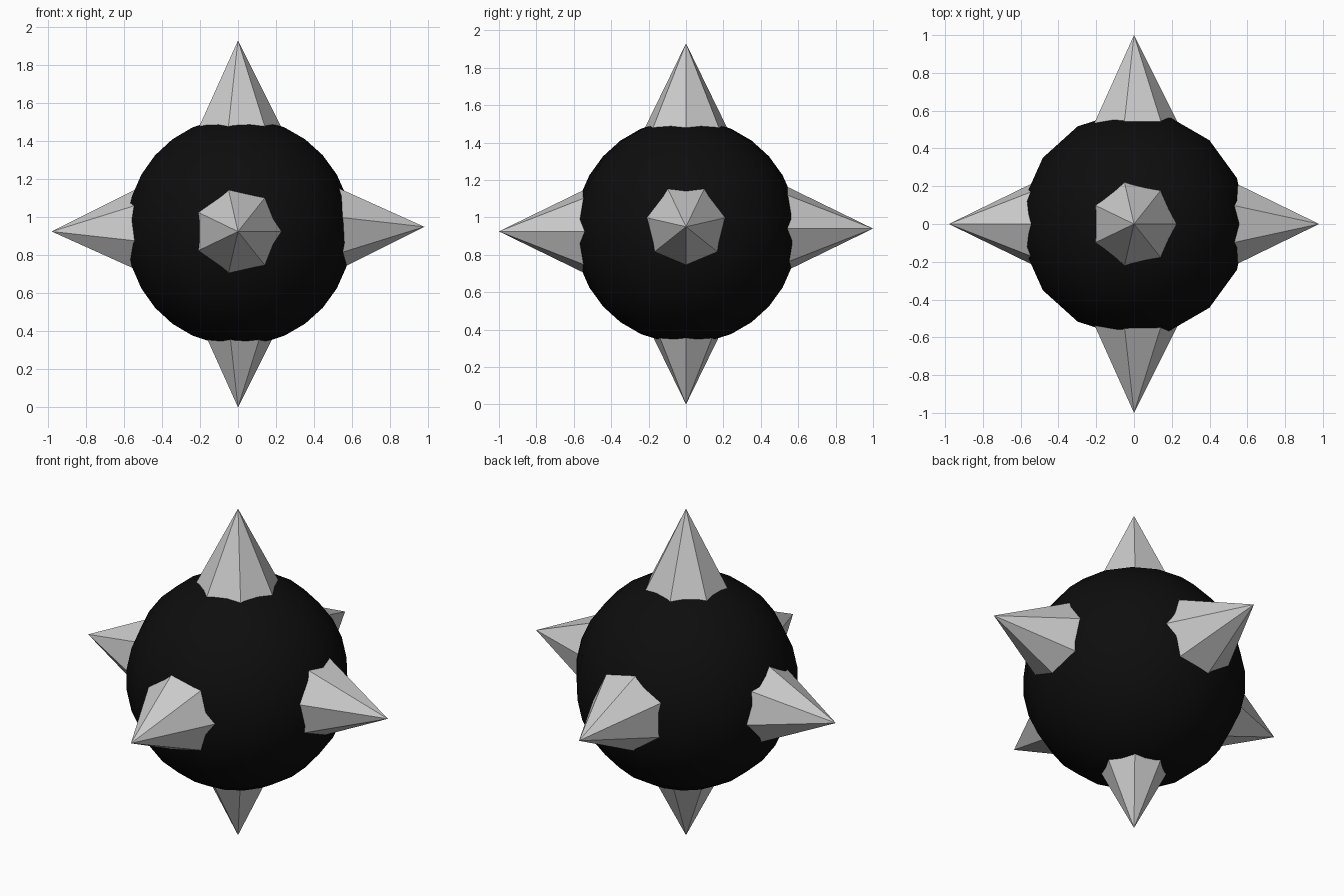
import bpy, bmesh
from math import atan2, pi
from mathutils import Matrix

if "Cube" in bpy.data.objects:
    bpy.data.objects.remove(bpy.data.objects["Cube"])

CENTRE_Z = 0.925


def finish(bm, name, smooth):
    """Turn a corner of the section to +x, then make the object."""
    v = max(bm.verts, key=lambda p: p.co.xy.length)
    bmesh.ops.rotate(bm, verts=bm.verts,
                     matrix=Matrix.Rotation(-atan2(v.co.y, v.co.x), 3, 'Z'))
    for f in bm.faces:
        f.smooth = smooth
    mesh = bpy.data.meshes.new(name)
    bm.to_mesh(mesh)
    bm.free()
    obj = bpy.data.objects.new(name, mesh)
    bpy.context.collection.objects.link(obj)
    return obj


# Black smooth ball
bm = bmesh.new()
bmesh.ops.create_uvsphere(bm, u_segments=15, v_segments=15, radius=0.6)
ball = finish(bm, "ball", True)
ball.location.z = CENTRE_Z
black = bpy.data.materials.new("black")
black.diffuse_color = (0.004, 0.004, 0.004, 1)
black.use_nodes = True
black.node_tree.nodes["Principled BSDF"].inputs["Base Color"].default_value = black.diffuse_color
ball.data.materials.append(black)


# Seven-sided faceted spikes, tip at the object's origin
def spike(name, tip, rotation):
    bm = bmesh.new()
    h = 0.52
    bmesh.ops.create_cone(bm, cap_ends=True, segments=7, radius1=h * 0.5,
                          radius2=0, depth=h,
                          matrix=Matrix.Translation((0, 0, -h / 2)))
    bmesh.ops.remove_doubles(bm, verts=bm.verts, dist=1e-5)
    obj = finish(bm, name, False)
    obj.location = tip
    obj.rotation_euler = rotation


spike("spike_top", (0, 0, 1.93), (0, 0, 0))
spike("spike_bottom", (0, 0, 0), (pi, 0, 0))
spike("spike_front", (0, -1, 0.925), (pi / 2, 0, 0))
spike("spike_back", (0, 1, 0.94), (-pi / 2, 0, 0))
spike("spike_right", (0.98, 0, 0.95), (0, pi / 2, 0))
spike("spike_left", (-0.98, 0, 0.925), (0, -pi / 2, 0))
